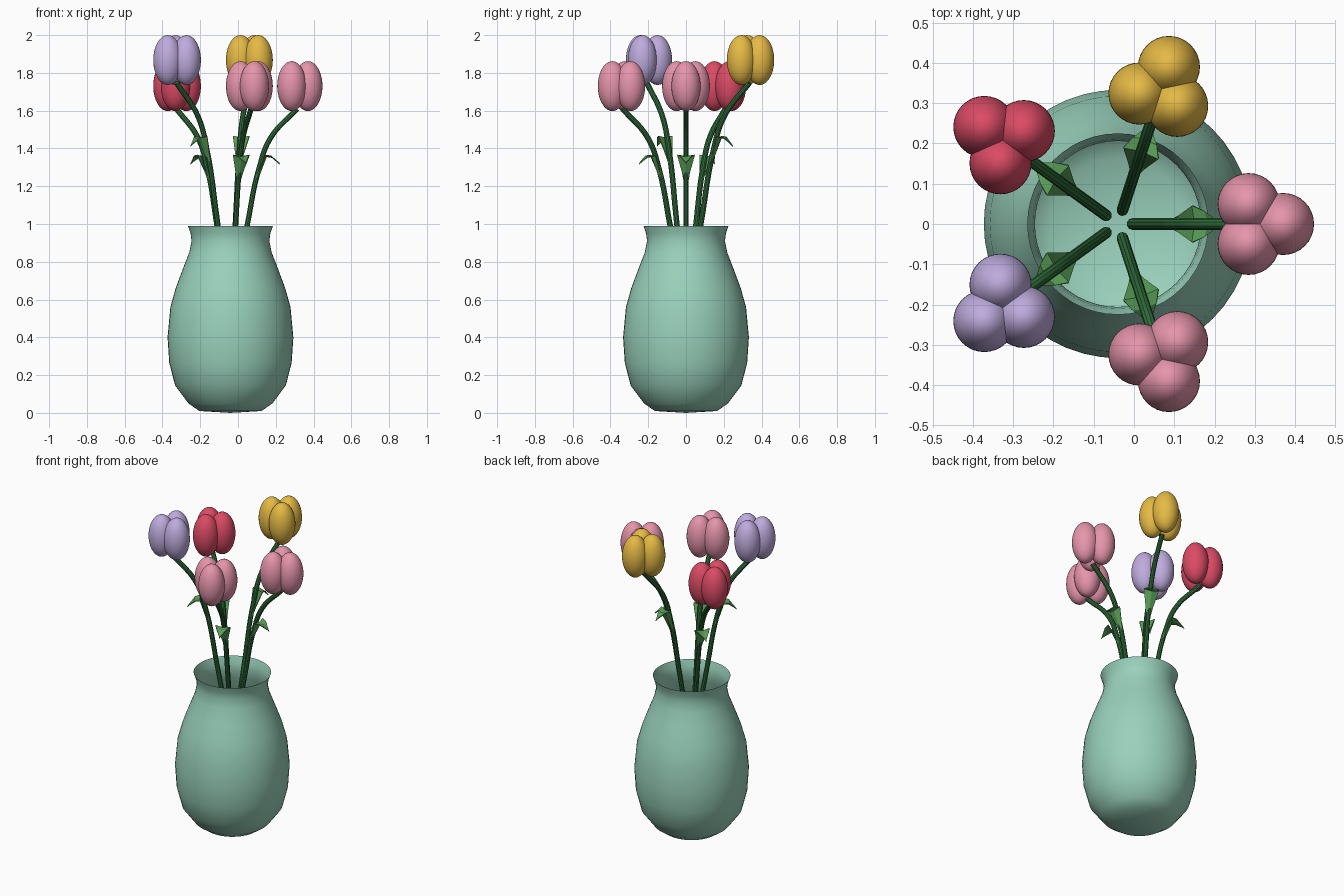
import bpy, bmesh
from math import sin, cos, pi, radians
from mathutils import Vector

if "Cube" in bpy.data.objects:
    bpy.data.objects.remove(bpy.data.objects["Cube"])

CX = -0.04  # vase axis


def mat(name, rgb):
    m = bpy.data.materials.new(name)
    m.diffuse_color = (*rgb, 1)
    m.use_nodes = True
    m.node_tree.nodes["Principled BSDF"].inputs["Base Color"].default_value = m.diffuse_color
    return m


VASE = mat("celadon", (0.32, 0.64, 0.50))
STEM = mat("stem_green", (0.03, 0.16, 0.045))
LEAF = mat("leaf_green", (0.10, 0.34, 0.095))
PINK = mat("pink", (0.79, 0.30, 0.41))
RED = mat("red", (0.71, 0.07, 0.13))
LILAC = mat("lilac", (0.52, 0.41, 0.73))
YELLOW = mat("yellow", (0.79, 0.49, 0.06))


def finish(name, bm, material, smooth=True):
    me = bpy.data.meshes.new(name)
    bmesh.ops.recalc_face_normals(bm, faces=bm.faces)
    bm.to_mesh(me)
    bm.free()
    ob = bpy.data.objects.new(name, me)
    bpy.context.collection.objects.link(ob)
    me.materials.append(material)
    for p in me.polygons:
        p.use_smooth = smooth
    return ob


def polar(angle, r, z, side=0.0):
    return Vector((CX + r * cos(angle) - side * sin(angle),
                   r * sin(angle) + side * cos(angle), z))


# Vase: open single-wall lathe with a closed, slightly domed base
profile = [(0.165, 0.01), (0.222, 0.05), (0.293, 0.145), (0.324, 0.265), (0.333, 0.40),
           (0.318, 0.56), (0.290, 0.66), (0.253, 0.76), (0.218, 0.85), (0.206, 0.91),
           (0.211, 0.95), (0.225, 0.99)]
N = 48
bm = bmesh.new()
rings = [[bm.verts.new(polar(2 * pi * i / N, r, z)) for i in range(N)] for r, z in profile]
pole = bm.verts.new((CX, 0, 0))
for i in range(N):
    j = (i + 1) % N
    bm.faces.new((pole, rings[0][j], rings[0][i]))
    for a, b in zip(rings, rings[1:]):
        bm.faces.new((a[i], a[j], b[j], b[i]))
finish("vase", bm, VASE)


def stem(name, angle, zmap):
    path = [(0.036, 0.72), (0.090, 1.0), (0.150, 1.29), (0.212, 1.455), (0.353, 1.61)]
    cu = bpy.data.curves.new(name, 'CURVE')
    cu.dimensions = '3D'
    cu.bevel_depth = 0.0145
    cu.bevel_resolution = 3
    cu.use_fill_caps = True
    sp = cu.splines.new('BEZIER')
    sp.bezier_points.add(len(path) - 1)
    for bp, (r, z) in zip(sp.bezier_points, path):
        bp.co = polar(angle, r, zmap(z))
        bp.handle_left_type = bp.handle_right_type = 'AUTO'
    ob = bpy.data.objects.new(name, cu)
    bpy.context.collection.objects.link(ob)
    cu.materials.append(STEM)
    bpy.ops.object.select_all(action='DESELECT')
    ob.select_set(True)
    bpy.context.view_layer.objects.active = ob
    bpy.ops.object.convert(target='MESH')
    bpy.ops.object.shade_smooth_by_angle()


def leaf(name, angle, zmap):
    # rows: radius, height, half width; it rises along the stem, then folds over
    rows = [(0.122, 1.20, 0.006), (0.152, 1.28, 0.022), (0.185, 1.365, 0.046),
            (0.215, 1.36, 0.032), (0.255, 1.325, 0.002)]
    bm = bmesh.new()
    grid = [[bm.verts.new(polar(angle, r + (0 if s else 0.006), zmap(z) - (0 if s else 0.008), s * w))
             for s in (-1, 0, 1)] for r, z, w in rows]
    for a, b in zip(grid, grid[1:]):
        for k in (0, 1):
            bm.faces.new((a[k], a[k + 1], b[k + 1], b[k]))
    ob = finish(name, bm, LEAF, False)
    mod = ob.modifiers.new("thickness", 'SOLIDIFY')
    mod.thickness = 0.005
    mod.offset = 0


def petals(name, angle, z, material):
    # three overlapping egg-shaped petals
    c = polar(angle, 0.353, z)
    for k in range(3):
        a = angle + k * 2 * pi / 3
        bm = bmesh.new()
        bmesh.ops.create_uvsphere(bm, u_segments=32, v_segments=20, radius=1)
        bmesh.ops.scale(bm, vec=(0.077, 0.077, 0.132), verts=bm.verts)
        bmesh.ops.translate(bm, vec=c + Vector((0.057 * cos(a), 0.057 * sin(a), 0)), verts=bm.verts)
        finish(f"{name}_{k + 1}", bm, material)


# Five tulips around the vase axis, alternating short and tall
for i, colour in enumerate((PINK, YELLOW, RED, LILAC, PINK)):
    ang = radians(72 * i)
    tall = i % 2 == 1
    stretch = 1.155 if tall else 1.0
    zmap = lambda z, s=stretch: 0.72 + (z - 0.72) * s
    stem(f"tulip_stem_{i + 1}", ang, zmap)
    leaf(f"tulip_leaf_{i + 1}", ang, zmap)
    petals(f"tulip_petal_{i + 1}", ang, 1.868 if tall else 1.73, colour)
